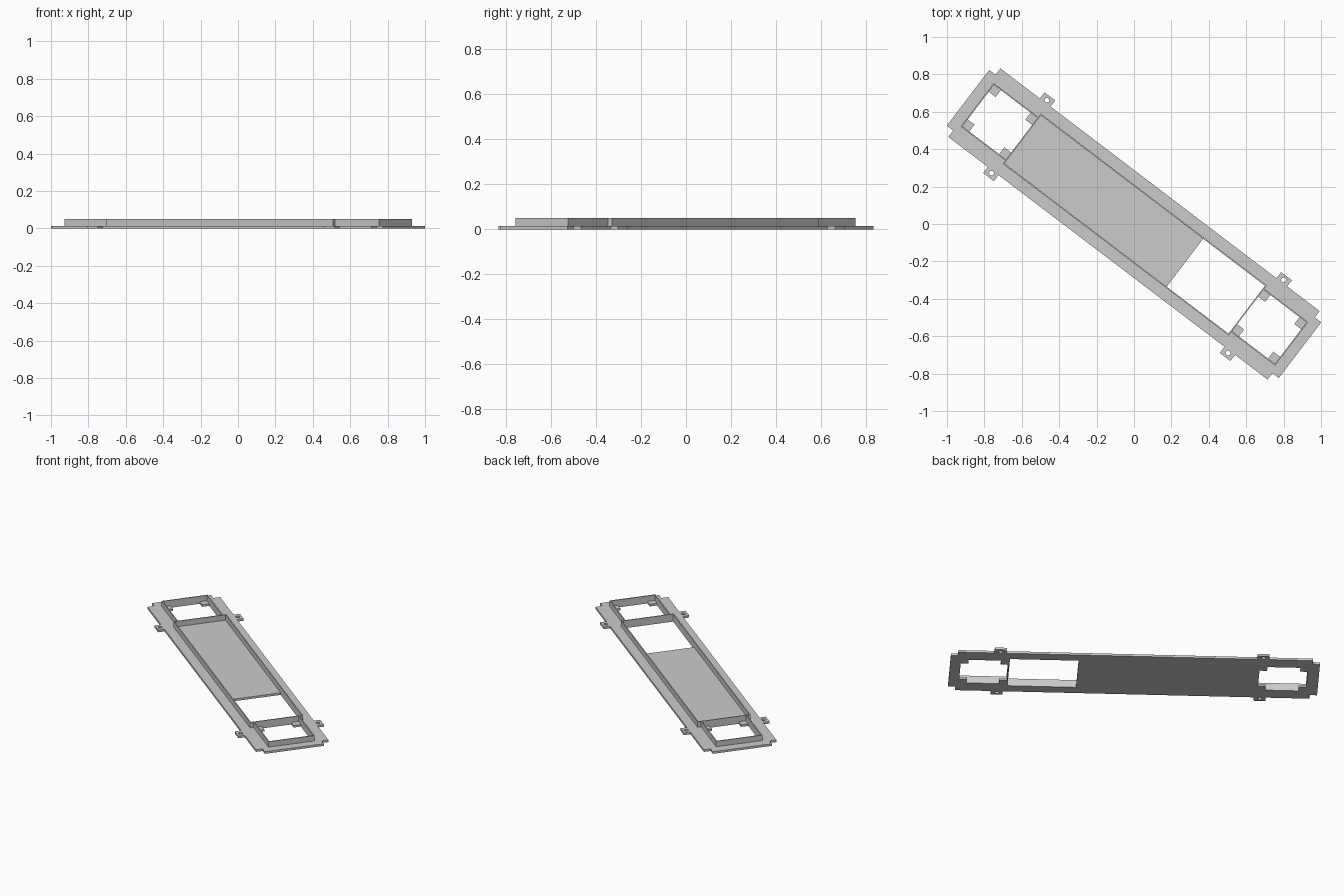
import bpy, math

if "Cube" in bpy.data.objects:
    bpy.data.objects.remove(bpy.data.objects["Cube"])

ANGLE = -math.atan2(0.605, 0.796)   # whole bracket lies diagonally
BASE_H, WALL_H, T = 0.014, 0.05, 0.007

grey = bpy.data.materials.new("plain grey")
grey.diffuse_color = (0.6, 0.6, 0.6, 1)
grey.use_nodes = True
grey.node_tree.nodes["Principled BSDF"].inputs["Base Color"].default_value = grey.diffuse_color


def plate(name, loops, z0, z1):
    """Extrude a flat outline with holes between two heights."""
    cu = bpy.data.curves.new(name, 'CURVE')
    cu.dimensions = '2D'
    cu.fill_mode = 'BOTH'
    cu.extrude = (z1 - z0) / 2
    for pts in loops:
        sp = cu.splines.new('POLY')
        sp.points.add(len(pts) - 1)
        for p, (x, y) in zip(sp.points, pts):
            p.co = (x, y, 0, 1)
        sp.use_cyclic_u = True
    ob = bpy.data.objects.new(name, cu)
    bpy.context.collection.objects.link(ob)
    ob.location.z = (z0 + z1) / 2
    ob.rotation_euler.z = ANGLE
    bpy.ops.object.select_all(action='DESELECT')
    ob.select_set(True)
    bpy.context.view_layer.objects.active = ob
    bpy.ops.object.convert(target='MESH')
    ob = bpy.context.object
    bpy.ops.object.mode_set(mode='EDIT')
    bpy.ops.mesh.select_all(action='SELECT')
    bpy.ops.mesh.remove_doubles(threshold=0.0001)
    bpy.ops.mesh.normals_make_consistent(inside=False)
    bpy.ops.object.mode_set(mode='OBJECT')
    for f in ob.data.polygons:
        f.use_smooth = False
    ob.data.materials.clear()
    ob.data.materials.append(grey)
    return ob


def rect(x0, x1, y0, y1):
    return [(x0, y0), (x1, y0), (x1, y1), (x0, y1)]


def circle(x, y, r, n=16):
    return [(x + r * math.cos(2 * math.pi * i / n), y + r * math.sin(2 * math.pi * i / n))
            for i in range(n)]


def tabbed(x0, x1, h, t=0.046):
    """Rectangular opening with a square support tab left in each corner."""
    return [(x0 + t, -h), (x1 - t, -h), (x1 - t, t - h), (x1, t - h),
            (x1, h - t), (x1 - t, h - t), (x1 - t, h), (x0 + t, h),
            (x0 + t, h - t), (x0, h - t), (x0, t - h), (x0 + t, t - h)]


# Outline: notched corners plus two screw ears on each long side
EARS = (-0.771, 0.818)
top = [(-1.115, 0.187), (-1.072, 0.187), (-1.072, 0.23)]
for e in EARS:
    top += [(e - 0.036, 0.23), (e - 0.036, 0.271), (e + 0.036, 0.271), (e + 0.036, 0.23)]
top += [(1.072, 0.23), (1.072, 0.187), (1.115, 0.187)]
outline = top + [(x, -y) for x, y in reversed(top)]

# Openings
L0, L1 = -1.046, -0.754      # left end opening
M0, M1 = -0.747, 0.757       # long middle bay
R0, R1 = 0.764, 1.052        # right end opening
HS, HM = 0.139, 0.161        # half widths

ear_holes = [circle(e, s * 0.245, 0.013) for e in EARS for s in (-1, 1)]
plate("base_flange",
      [outline, tabbed(L0, L1, HS), tabbed(R0, R1, HS), rect(0.342, M1, -HM, HM)] + ear_holes,
      0, BASE_H)

# Thin upright rim around the three bays
half = [(L0 - T, HS + T), (M0 - T, HS + T), (M0 - T, HM + T),
        (M1 + T, HM + T), (M1 + T, HS + T), (R1 + T, HS + T)]
rim = half + [(x, -y) for x, y in reversed(half)]
plate("upright_rim",
      [rim, rect(L0, L1, -HS, HS), rect(M0, M1, -HM, HM), rect(R0, R1, -HS, HS)],
      BASE_H, WALL_H)
